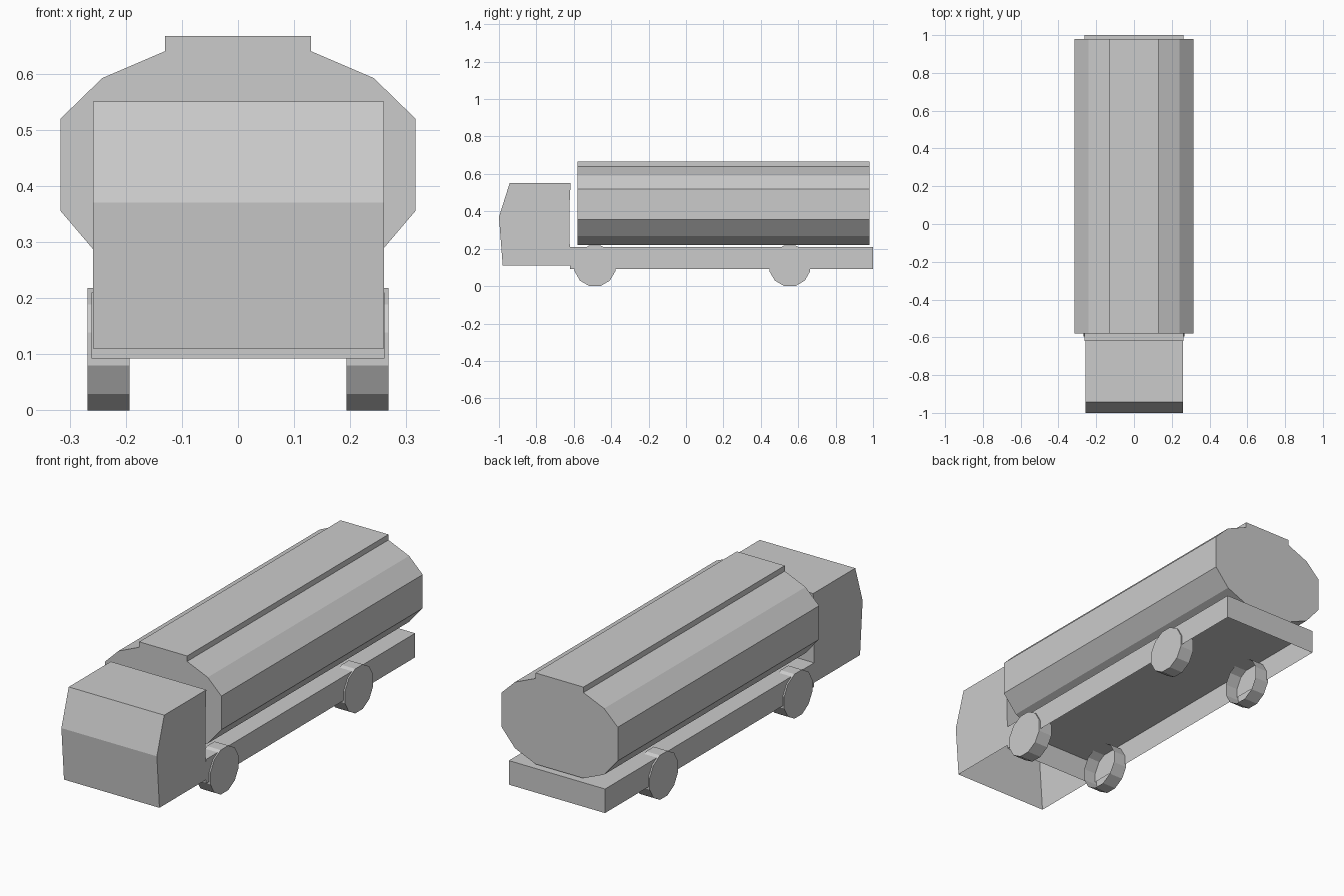
import bpy, bmesh, math
from mathutils import Vector

if "Cube" in bpy.data.objects:
    bpy.data.objects.remove(bpy.data.objects["Cube"])


def prism(name, profile, axis, a, b, open_dir=None):
    """Extrude a closed profile along x or y from a to b.
    The flat face looking along open_dir is removed, leaving a shell."""
    bm = bmesh.new()

    def place(p, t):
        return (t, p[0], p[1]) if axis == 'x' else (p[0], t, p[1])

    face = bm.faces.new([bm.verts.new(place(p, a)) for p in profile])
    ext = bmesh.ops.extrude_face_region(bm, geom=[face], use_keep_orig=True)
    shift = Vector(place((0, 0), b - a))
    bmesh.ops.translate(bm, vec=shift,
                        verts=[g for g in ext['geom'] if isinstance(g, bmesh.types.BMVert)])
    bmesh.ops.recalc_face_normals(bm, faces=bm.faces[:])
    if open_dir:
        d = Vector(open_dir)
        bm.normal_update()
        bmesh.ops.delete(bm, geom=[f for f in bm.faces if f.normal.dot(d) > 0.99],
                         context='FACES')
    mesh = bpy.data.meshes.new(name)
    bm.to_mesh(mesh)
    bm.free()
    obj = bpy.data.objects.new(name, mesh)
    bpy.context.collection.objects.link(obj)
    return obj


# Cab: side profile, open underneath
cab = [(-0.98, 0.11), (-1.0, 0.37), (-0.943, 0.55), (-0.617, 0.55),
       (-0.624, 0.41), (-0.62, 0.11)]
prism("cab", cab, 'x', -0.258, 0.26, (0, 0, -1))

# Chassis: long tray, open underneath
chassis = [(-0.62, 0.092), (-0.62, 0.21), (1.0, 0.21), (1.0, 0.092)]
prism("chassis", chassis, 'x', -0.261, 0.261, (0, 0, -1))

# Tank: mirrored cross-section with a raised walkway on top
half = [(0.13, 0.22), (0.242, 0.268), (0.316, 0.355), (0.316, 0.52),
        (0.242, 0.592), (0.13, 0.64), (0.13, 0.667)]
tank = half + [(-x, z) for x, z in reversed(half)]
prism("tank", tank, 'y', -0.58, 0.98)

# Wheels: twelve-sided, open on the inner side
R, CZ = 0.113, 0.109
for axle, cy in (("front", -0.487), ("rear", 0.555)):
    ring = [(cy + R * math.cos(math.radians(15 + 30 * i)),
             CZ + R * math.sin(math.radians(15 + 30 * i))) for i in range(12)]
    for side, s in (("left", -1), ("right", 1)):
        prism(f"{axle}_{side}_wheel", ring, 'x', s * 0.193, s * 0.268, (-s, 0, 0))
